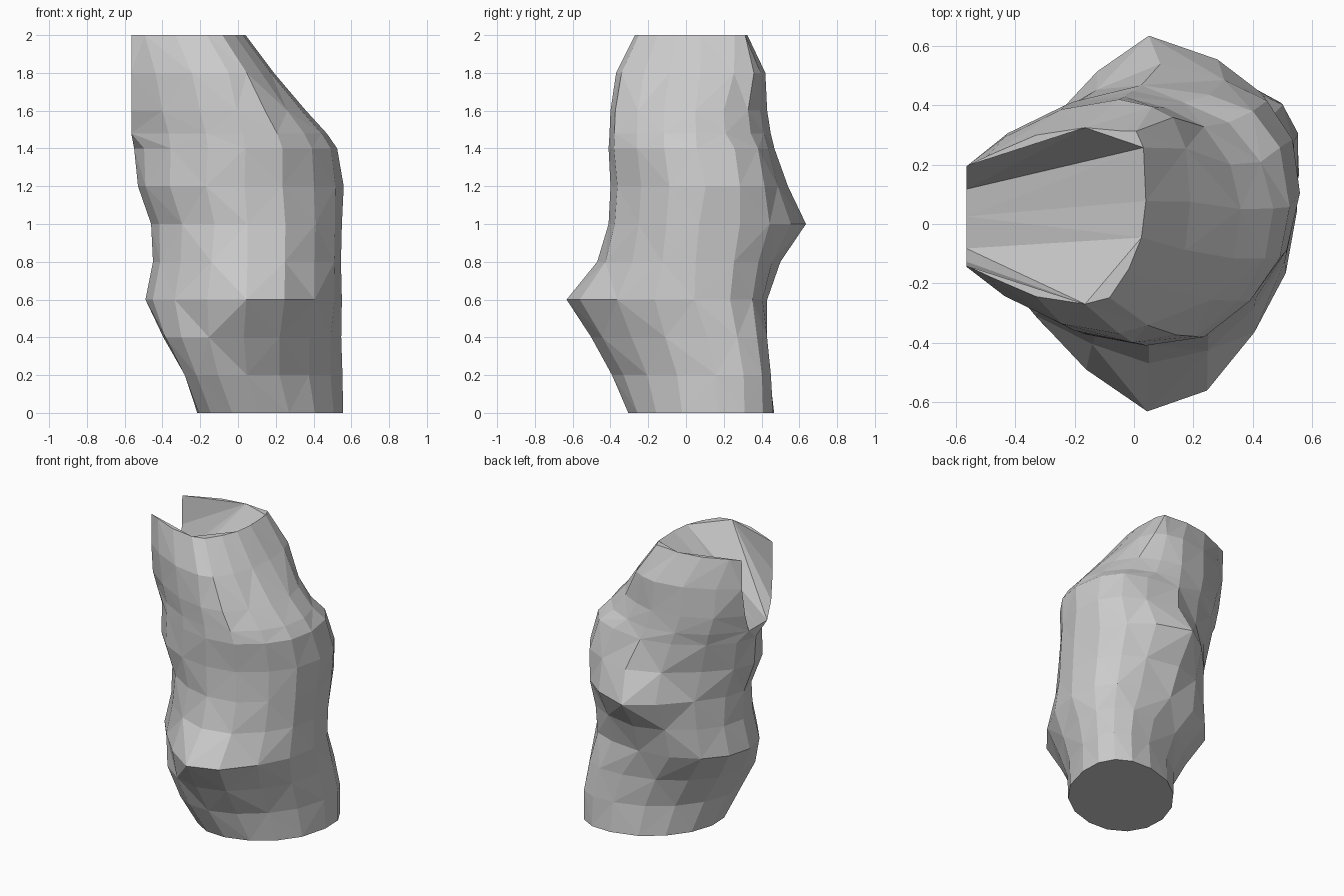
import bpy, bmesh, math

if "Cube" in bpy.data.objects:
    bpy.data.objects.remove(bpy.data.objects["Cube"])

N = 16
CUT = -0.565          # flat plane that trims the left side
# z, x min, x centre, x max, y min, y max, front bump, back bump, diagonal lean
LEVELS = [
    (0.0, -0.22, 0.17, 0.56, -0.31, 0.47, 0.00, 0.00, 0.30),
    (0.2, -0.29, 0.13, 0.56, -0.38, 0.45, 0.02, 0.00, 0.40),
    (0.4, -0.40, 0.10, 0.55, -0.42, 0.43, 0.09, 0.00, 0.28),
    (0.6, -0.49, 0.05, 0.55, -0.42, 0.43, 0.215, 0.00, 0.02),
    (0.8, -0.45, 0.05, 0.545, -0.40, 0.43, 0.07, 0.07, 0.00),
    (1.0, -0.46, 0.05, 0.55, -0.40, 0.44, 0.01, 0.195, 0.00),
    (1.2, -0.53, 0.05, 0.56, -0.40, 0.44, 0.00, 0.10, 0.08),
    (1.4, -0.55, 0.03, 0.525, -0.41, 0.44, 0.00, 0.03, -0.03),
    (1.48, -0.565, 0.01, 0.47, -0.405, 0.44, 0.00, 0.01, -0.06),
    (1.6, -0.60, -0.02, 0.36, -0.40, 0.43, 0.00, 0.00, -0.06),
    (1.8, -0.62, -0.05, 0.19, -0.37, 0.42, 0.00, 0.00, 0.00),
    (2.0, -0.65, -0.165, 0.04, -0.27, 0.325, 0.00, 0.00, 0.00),
]
NOTCH = 8             # levels above this one are open on the left

bm = bmesh.new()


def power(v, p):
    return math.copysign(abs(v) ** p, v)


def ring(k):
    """Cross-section ring; index 0 is left, 4 front, 8 right, 12 back."""
    z, x0, cx, x1, y0, y1, front, back, lean = LEVELS[k]
    cy, ry = (y0 + y1) / 2, (y1 - y0) / 2
    out = []
    for i in range(N):
        if k > NOTCH and i == 0:
            out.append(None)
            continue
        a = math.pi + 2 * math.pi * i / N
        c, s = math.cos(a - lean / 2), math.sin(a + lean / 2)
        if c > 0:
            p = 0.95
            if s > 0:
                p = 0.5 if z > 1.9 else 1.05 if 1.45 < z < 1.7 else 0.8
        else:
            p = 1.12 if z > 0.9 else 1.0
        rx = x1 - cx if c > 0 else cx - x0
        x, y = cx + rx * power(c, p), cy + ry * power(s, p)
        if k >= NOTCH and i in (1, N - 1):
            x = CUT
            half = ry * math.sqrt(max(0, 1 - ((CUT - cx) / rx) ** 2))
            y = cy + math.copysign(max(half, 0.1), s)
        if c > 0.5:
            y += 0.05 * c * min(z, 1)
        w = max(0, 1 - abs(x - 0.11) / 0.46)
        y += (back if s > 0 else -front) * min(1, w * 1.15)
        out.append(bm.verts.new((max(x, CUT), y, z)))
    return out


rings = [ring(k) for k in range(len(LEVELS))]

# Side walls, triangulated with alternating diagonals
for k in range(len(rings) - 1):
    lo, hi = rings[k], rings[k + 1]
    for i in range(N):
        j = (i + 1) % N
        if None in (hi[i], hi[j]):
            continue
        if (i + k) % 2:
            bm.faces.new((lo[i], lo[j], hi[j]))
            bm.faces.new((lo[i], hi[j], hi[i]))
        else:
            bm.faces.new((lo[i], lo[j], hi[i]))
            bm.faces.new((lo[j], hi[j], hi[i]))

# Base
bm.faces.new(rings[0][::-1])

# Sloping notch in the top: walls fan out from two rim points
u, top = rings[NOTCH], rings[-1]
left_edge = [r[1] for r in rings[NOTCH:-1]]
right_edge = [r[N - 1] for r in rings[NOTCH:-1]]


def fan(hub, path):
    for a, b in zip(path, path[1:]):
        bm.faces.new((hub, a, b))


fan(top[4], [top[7]] + left_edge + top[1:4])
bm.faces.new(top[4:8])
fan(top[12], [top[9]] + right_edge + top[:12:-1])
bm.faces.new(top[9:13])

# Notch floor
fan(u[0], [u[1], top[7], top[8], top[9], u[N - 1]])

bmesh.ops.recalc_face_normals(bm, faces=bm.faces[:])
mesh = bpy.data.meshes.new("rock_column")
bm.to_mesh(mesh)
bm.free()
obj = bpy.data.objects.new("rock_column", mesh)
bpy.context.collection.objects.link(obj)
